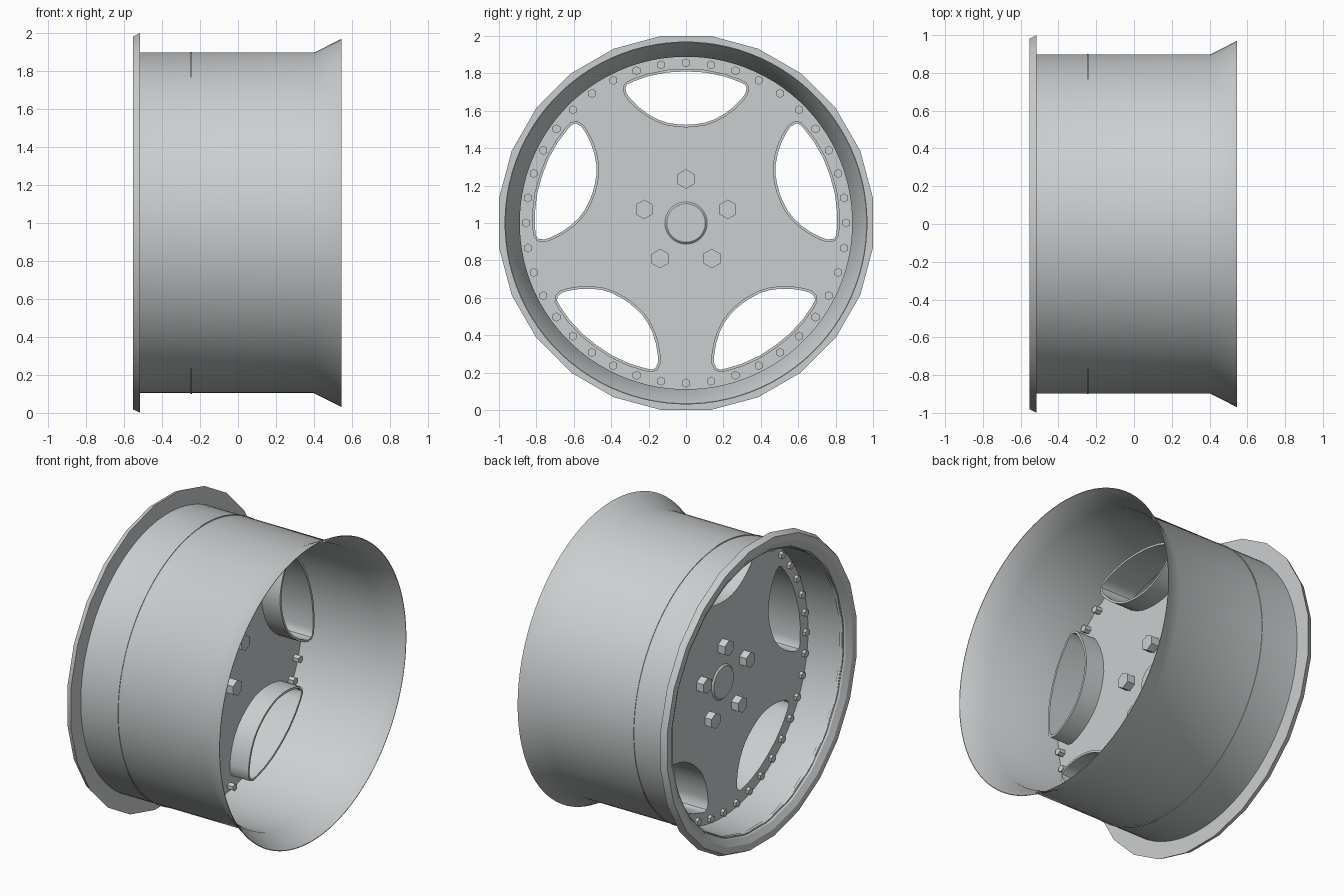
import bpy, bmesh, math
from mathutils import Matrix, Vector

if "Cube" in bpy.data.objects:
    bpy.data.objects.remove(bpy.data.objects["Cube"])

grey = bpy.data.materials.new("wheel_grey")
grey.use_nodes = True
grey.diffuse_color = (0.6, 0.62, 0.63, 1)
grey.node_tree.nodes["Principled BSDF"].inputs["Base Color"].default_value = (0.6, 0.62, 0.63, 1)

# Local (u, v, w) becomes world (y, z, x), with the axle at height 1
AXLE = Matrix(((0, 0, 1, 0), (1, 0, 0, 0), (0, 1, 0, 1), (0, 0, 0, 1)))


def add_object(name, mesh, angle=30):
    mesh.materials.clear()
    mesh.materials.append(grey)
    obj = bpy.data.objects.new(name, mesh)
    bpy.context.collection.objects.link(obj)
    bpy.ops.object.select_all(action='DESELECT')
    obj.select_set(True)
    bpy.context.view_layer.objects.active = obj
    bpy.ops.object.shade_smooth_by_angle(angle=math.radians(angle))
    return obj


def from_bmesh(name, bm):
    bmesh.ops.recalc_face_normals(bm, faces=bm.faces)
    bm.transform(AXLE)
    mesh = bpy.data.meshes.new(name)
    bm.to_mesh(mesh)
    bm.free()
    return add_object(name, mesh)


def lathe(name, profile, sides):
    """Sweep a closed (x, radius) section around the axle, flat side up."""
    bm = bmesh.new()
    rings = []
    for i in range(sides):
        a = 2 * math.pi * (i + 0.5) / sides
        rings.append([bm.verts.new((r * math.sin(a), r * math.cos(a), x)) for x, r in profile])
    n = len(profile)
    for i in range(sides):
        a, b = rings[i], rings[(i + 1) % sides]
        for j in range(n):
            k = (j + 1) % n
            bm.faces.new((a[j], a[k], b[k], b[j]))
    return from_bmesh(name, bm)


def plate(name, loops, x0, x1):
    """Filled outline with holes, from x0 to x1 along the axle."""
    curve = bpy.data.curves.new(name + "_outline", 'CURVE')
    curve.dimensions = '2D'
    curve.fill_mode = 'BOTH'
    curve.extrude = (x1 - x0) / 2
    for loop in loops:
        spline = curve.splines.new('POLY')
        spline.points.add(len(loop) - 1)
        for point, co in zip(spline.points, loop):
            point.co = (co[0], co[1], 0, 1)
        spline.use_cyclic_u = True
    temp = bpy.data.objects.new(name + "_temp", curve)
    bpy.context.collection.objects.link(temp)
    graph = bpy.context.evaluated_depsgraph_get()
    mesh = bpy.data.meshes.new_from_object(temp.evaluated_get(graph))
    bpy.data.objects.remove(temp)
    mesh.transform(AXLE @ Matrix.Translation((0, 0, (x0 + x1) / 2)))
    return add_object(name, mesh)


def circle(r, n):
    return [(r * math.sin(2 * math.pi * i / n), r * math.cos(2 * math.pi * i / n)) for i in range(n)]


def turned(loop, angle):
    c, s = math.cos(angle), math.sin(angle)
    return [(c * u - s * v, s * u + c * v) for u, v in loop]


def grown(loop, d):
    """Offset a clockwise loop outwards."""
    out = []
    for i, p in enumerate(loop):
        t = (Vector(loop[(i + 1) % len(loop)]) - Vector(loop[i - 1])).normalized()
        out.append((p[0] - t.y * d, p[1] + t.x * d))
    return out


def bolts(name, count, ring, radius, x0, x1):
    """Ring of hexagonal heads passing through the disc."""
    bm = bmesh.new()
    for i in range(count):
        a = 2 * math.pi * i / count
        spot = Matrix.Translation((ring * math.sin(a), ring * math.cos(a), (x0 + x1) / 2))
        bmesh.ops.create_cone(bm, cap_ends=True, segments=6, radius1=radius, radius2=radius,
                              depth=x1 - x0, matrix=spot)
    return from_bmesh(name, bm)


# Barrel with flared open end
lathe("barrel", [(-0.52, 0.897), (0.4, 0.897), (0.545, 0.97), (0.545, 0.966),
                 (0.4, 0.889), (-0.52, 0.889)], 96)

# Faceted lip on the outer end
lathe("outer_lip", [(-0.553, 0.99), (-0.515, 1.0086), (-0.515, 0.893), (-0.5, 0.889),
                    (-0.53, 0.905), (-0.553, 0.945)], 24)

# Thin weld seam where the disc meets the barrel
lathe("weld_seam", [(-0.25, 0.901), (-0.242, 0.901), (-0.242, 0.89), (-0.25, 0.89)], 96)

# Window outline: bowed outer edge, rounded corners, deep inner curve
half = [(0.1, 0.805), (0.2, 0.785), (0.28, 0.757), (0.312, 0.742), (0.324, 0.725),
        (0.318, 0.692), (0.295, 0.662), (0.25, 0.617), (0.2, 0.58), (0.15, 0.553),
        (0.1, 0.536), (0.05, 0.528)]
window = [(0, 0.81)] + half + [(0, 0.525)] + [(-u, v) for u, v in reversed(half)]
angles = [2 * math.pi * k / 5 for k in range(5)]

# Disc with five windows, and a deep collar around each window
plate("wheel_disc", [circle(0.892, 96)] + [turned(window, a) for a in angles], -0.265, -0.155)
for k, a in enumerate(angles):
    plate(f"window_collar_{k + 1}", [turned(grown(window, 0.014), a), turned(window, a)],
          -0.262, -0.02)

# Raised centre cap, bevelled on both faces
lathe("centre_cap", [(-0.275, 0.001), (-0.275, 0.103), (-0.264, 0.114), (-0.156, 0.114),
                     (-0.145, 0.103), (-0.145, 0.001)], 48)

# Lug bolts and the ring of small rim bolts
bolts("lug_bolts", 5, 0.235, 0.052, -0.315, -0.1)
bolts("rim_bolts", 40, 0.856, 0.024, -0.285, -0.115)
